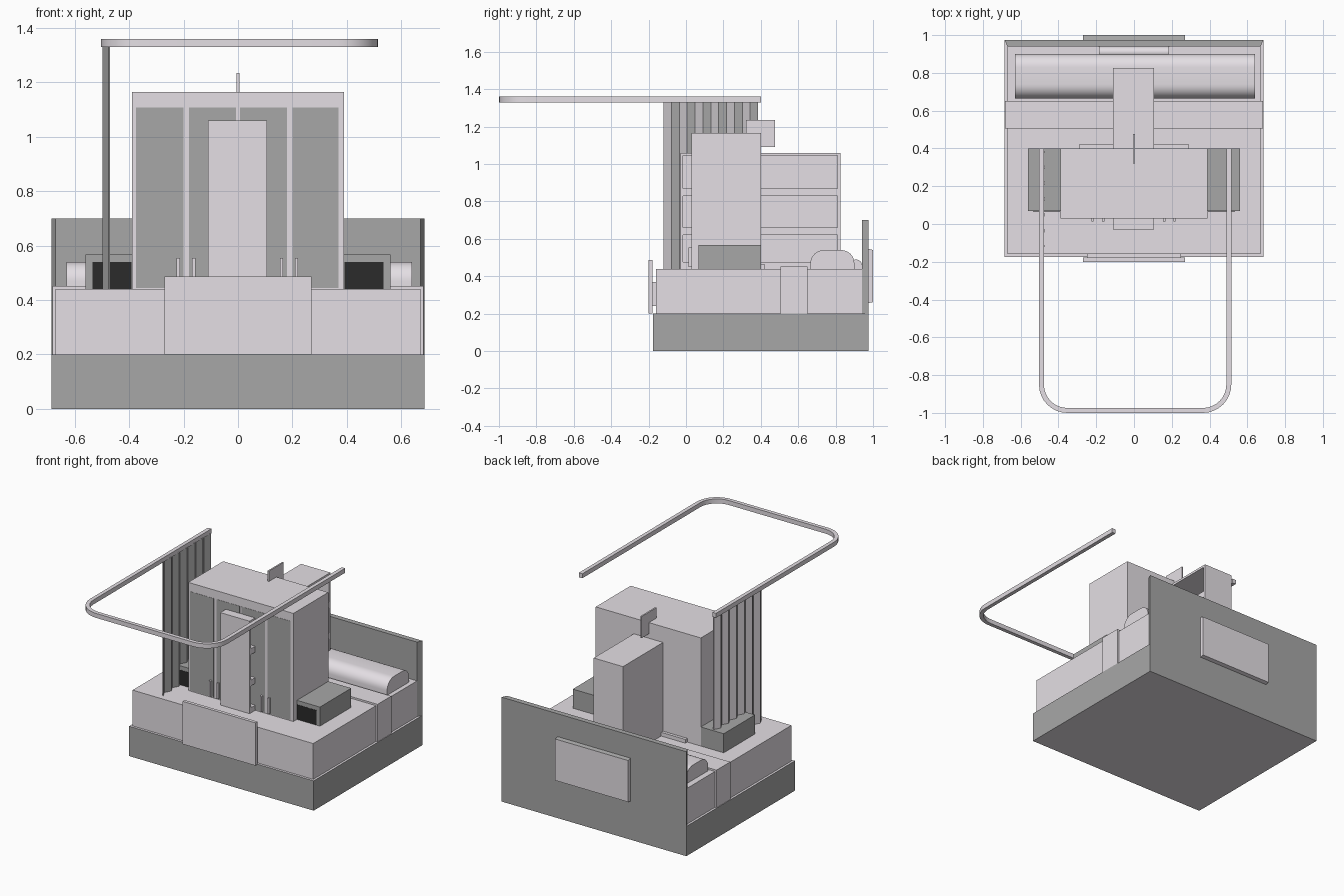
import bpy, bmesh, math
from mathutils import Vector

cube = bpy.data.objects.get("Cube")
if cube:
    bpy.data.objects.remove(cube, do_unlink=True)


def material(name, color):
    m = bpy.data.materials.new(name)
    m.use_nodes = True
    m.diffuse_color = (*color, 1)
    m.node_tree.nodes["Principled BSDF"].inputs["Base Color"].default_value = (*color, 1)
    return m


PALE = material("pale_lilac", (0.78, 0.74, 0.78))
GRAY = material("mid_gray", (0.39, 0.39, 0.39))
DARK = material("charcoal", (0.024, 0.024, 0.024))


def finish(name, bm, mat):
    bmesh.ops.recalc_face_normals(bm, faces=bm.faces)
    mesh = bpy.data.meshes.new(name)
    bm.to_mesh(mesh)
    bm.free()
    obj = bpy.data.objects.new(name, mesh)
    bpy.context.collection.objects.link(obj)
    mesh.materials.append(mat)
    return obj


def box(name, x, y, z, mat=PALE):
    bm = bmesh.new()
    bmesh.ops.create_cube(bm, size=1)
    for v in bm.verts:
        v.co = [(a + b) / 2 + c * (b - a) for (a, b), c in zip((x, y, z), v.co)]
    return finish(name, bm, mat)


def prism(name, profile, axis, lo, hi, mat=PALE):
    """Extrude a closed 2D profile along axis 0 (x) or 2 (z)."""
    bm = bmesh.new()
    place = (lambda p, t: (t, *p)) if axis == 0 else (lambda p, t: (*p, t))
    face = bm.faces.new([bm.verts.new(place(p, lo)) for p in profile])
    out = bmesh.ops.extrude_face_region(bm, geom=[face])
    moved = [g for g in out["geom"] if isinstance(g, bmesh.types.BMVert)]
    shift = Vector((0, 0, 0))
    shift[axis] = hi - lo
    bmesh.ops.translate(bm, verts=moved, vec=shift)
    return finish(name, bm, mat)


def second_color(obj, mat, rule):
    """Give a second material to the faces whose normal meets the rule."""
    obj.data.materials.append(mat)
    for p in obj.data.polygons:
        if rule(p.normal):
            p.material_index = 1


def smooth(obj):
    bpy.ops.object.select_all(action="DESELECT")
    obj.select_set(True)
    bpy.context.view_layer.objects.active = obj
    bpy.ops.object.shade_smooth_by_angle(angle=math.radians(35))


def arc(cx, cy, rx, ry, start, end, steps=8):
    angles = [math.radians(start + (end - start) * i / steps) for i in range(steps + 1)]
    return [(cx + rx * math.cos(a), cy + ry * math.sin(a)) for a in angles]


# Bed frame with gray sides, mattress and blanket band
base = box("bed_base", (-0.685, 0.685), (-0.176, 0.975), (0, 0.2), GRAY)
second_color(base, PALE, lambda n: abs(n.z) > 0.9)
box("mattress", (-0.67, 0.67), (-0.16, 0.945), (0.2, 0.44))
box("blanket_band", (-0.682, 0.682), (0.505, 0.65), (0.2, 0.452))

# Headboard with chamfered sides, and panels at both ends
prism("headboard", [(-0.67, 0.94), (0.67, 0.94), (0.685, 0.975), (-0.685, 0.975)],
      2, 0.2, 0.7, GRAY)
panel = prism("headboard_panel", [(0.97, 0.255), (1.0, 0.262), (1.0, 0.54), (0.97, 0.548)],
              0, -0.27, 0.27)
second_color(panel, GRAY, lambda n: n.z > 0.5)
box("foot_panel", (-0.27, 0.27), (-0.2, -0.178), (0.2, 0.487))
box("foot_panel_mount", (-0.25, 0.25), (-0.178, -0.155), (0.24, 0.37))

# Long pillow and the small cushion behind it
pillow = [(0.665, 0.44)] + arc(0.74, 0.47, 0.075, 0.07, 180, 90) \
    + arc(0.83, 0.47, 0.07, 0.07, 90, 0) + [(0.9, 0.44)]
smooth(prism("pillow", pillow, 0, -0.63, 0.64))
cushion = [(0.88, 0.44)] + arc(0.91, 0.46, 0.03, 0.03, 180, 0) + [(0.94, 0.44)]
smooth(prism("small_cushion", cushion, 0, -0.185, 0.185))

# Wardrobe with four painted door panels
box("wardrobe", (-0.39, 0.39), (0.03, 0.4), (0.44, 1.165))
for i, x in enumerate([(-0.375, -0.2), (-0.18, -0.007), (0.007, 0.18), (0.2, 0.37)]):
    box(f"wardrobe_door_{i + 1}", x, (0.0285, 0.031), (0.445, 1.108), GRAY)
box("wardrobe_plinth", (-0.29, 0.29), (0.395, 0.42), (0.44, 0.465))
box("top_plate", (-0.005, 0.005), (0.32, 0.477), (1.09, 1.235))
for i, x in enumerate((-0.22, -0.163, 0.16, 0.215)):
    box(f"door_handle_{i + 1}", (x - 0.006, x + 0.006), (0.013, 0.03), (0.45, 0.555))

# Open shelf unit facing +x, running through the wardrobe
y_unit = (-0.03, 0.825)
box("shelf_back", (-0.11, -0.095), y_unit, (0.44, 1.06))
for name, y in (("front", (-0.03, -0.015)), ("rear", (0.81, 0.825))):
    box(f"shelf_{name}_side", (-0.1, 0.107), y, (0.44, 1.06))
for i, z in enumerate([(0.44, 0.475), (0.62, 0.66), (0.83, 0.87), (1.045, 1.06)]):
    box(f"shelf_board_{i + 1}", (-0.1, 0.107), (-0.02, 0.815), z)

# Low side cabinets with dark front openings
for name, s in (("left", 1), ("right", -1)):
    box(f"{name}_cabinet", sorted((s * 0.385, s * 0.56)), (0.068, 0.4), (0.44, 0.568), GRAY)
    box(f"{name}_cabinet_opening", sorted((s * 0.392, s * 0.535)), (0.0665, 0.07),
        (0.441, 0.54), DARK)

# Curtain rail, a U seen from above
def rail_edge(left, right, front, r):
    return ([(left, 0.4)] + arc(left + r, front + r, r, r, 180, 270)
            + arc(right - r, front + r, r, r, 270, 360) + [(right, 0.4)])


outer = rail_edge(-0.503, 0.515, -1.0, 0.15)
inner = rail_edge(-0.477, 0.489, -0.974, 0.124)
smooth(prism("curtain_rail", outer + inner[::-1], 2, 1.33, 1.36))

# Pleated curtain below the rail, gray on the pleats turned to the front
folds = 12
line = [(-0.492 if i % 2 else -0.47, -0.12 + 0.505 * i / folds) for i in range(folds + 1)]
back = [(x - 0.006, y) for x, y in reversed(line)]
curtain = prism("curtain", line + back, 2, 0.44, 1.335)
second_color(curtain, GRAY, lambda n: n.y < -0.2)
